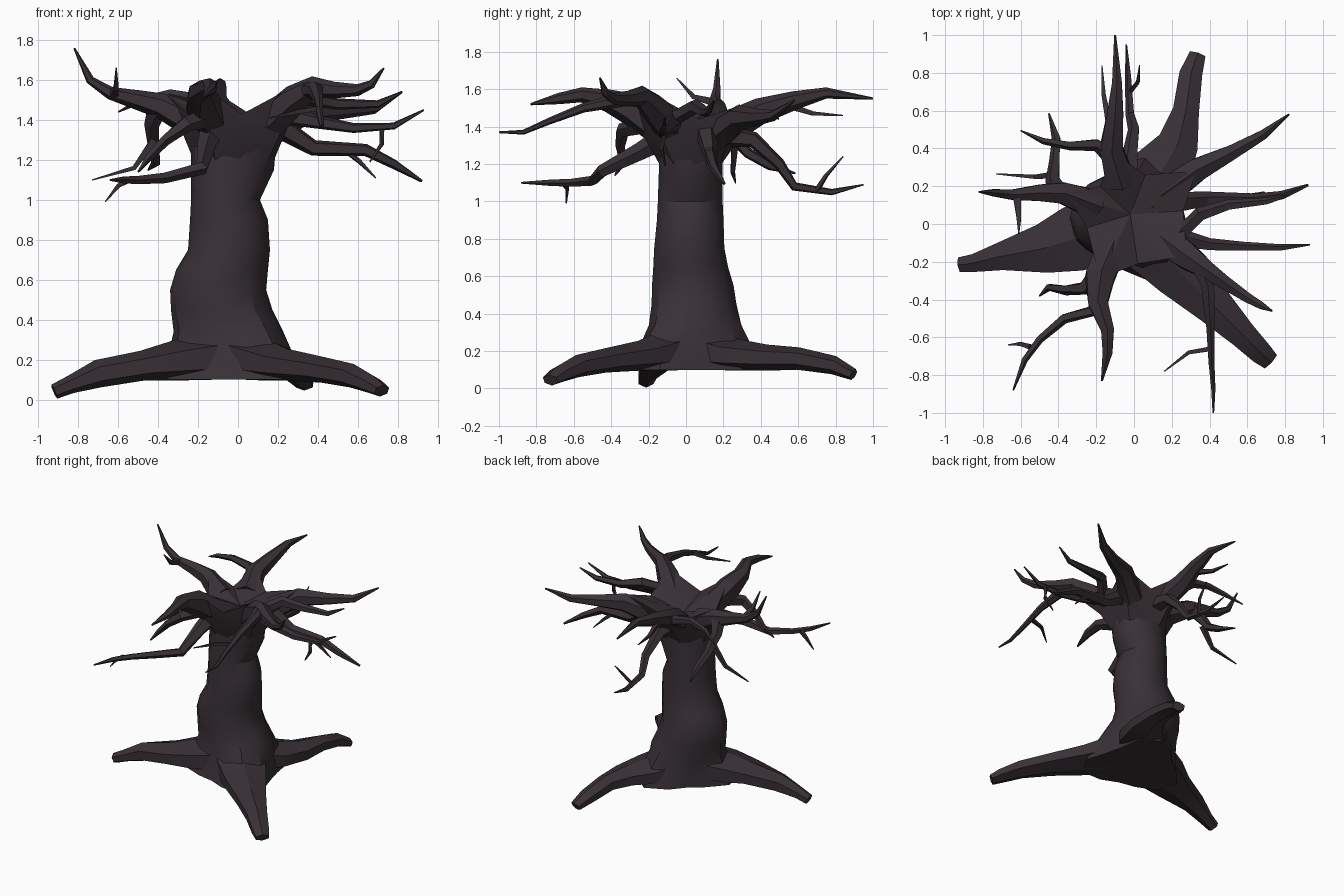
import bpy, bmesh, math
from mathutils import Vector

bark = bpy.data.materials.new("dark_bark")
bark.diffuse_color = (0.04, 0.03, 0.036, 1)


def finish(name, rings, tip=None):
    """Skin a list of rings into a closed low-poly object."""
    bm = bmesh.new()
    loops = [[bm.verts.new(p) for p in r] for r in rings]
    n = len(loops[0])
    for a, b in zip(loops, loops[1:]):
        for i in range(n):
            j = (i + 1) % n
            bm.faces.new((a[i], a[j], b[j], b[i]))
    bm.faces.new(loops[0][::-1])
    if tip is None:
        bm.faces.new(loops[-1])
    else:
        t = bm.verts.new(tip)
        for i in range(n):
            bm.faces.new((loops[-1][i], loops[-1][(i + 1) % n], t))
    bmesh.ops.recalc_face_normals(bm, faces=bm.faces)
    me = bpy.data.meshes.new(name)
    bm.to_mesh(me)
    bm.free()
    me.materials.append(bark)
    ob = bpy.data.objects.new(name, me)
    bpy.context.collection.objects.link(ob)
    bpy.context.view_layer.objects.active = ob
    ob.select_set(True)
    bpy.ops.object.shade_smooth_by_angle(angle=math.radians(28))
    ob.select_set(False)
    return ob


def limb(name, pts, sides=6):
    """Tapering tube; each point is x, y, z, half width[, half height]."""
    P = [Vector(p[:3]) for p in pts]
    rings, side = [], Vector((1, 0, 0))
    for k, p in enumerate(pts):
        t = (P[min(k + 1, len(P) - 1)] - P[max(k - 1, 0)]).normalized()
        s = t.cross(Vector((0, 0, 1)))
        if s.length < 0.3:
            s = side - t * side.dot(t)
        side = s.normalized()
        up = side.cross(t)
        w, h = p[3], p[-1]
        rings.append([P[k] + side * w * math.cos(a) + up * h * math.sin(a)
                      for a in (2 * math.pi * (i + 0.5) / sides for i in range(sides))])
    return finish(name, rings)


# Trunk: z, x min, x max, y min, y max, swelling towards the roots
root_dirs = [math.radians(a) for a in (193, -45, 72)]
trunk = [(0.10, -0.26, 0.25, -0.24, 0.27, 0.24), (0.20, -0.26, 0.24, -0.22, 0.27, 0.18),
         (0.34, -0.29, 0.22, -0.19, 0.27, 0.06), (0.45, -0.325, 0.17, -0.185, 0.265, 0.02),
         (0.55, -0.335, 0.14, -0.185, 0.255, 0.01),
         (0.65, -0.31, 0.15, -0.18, 0.23, 0), (0.75, -0.25, 0.16, -0.175, 0.21, 0),
         (0.90, -0.24, 0.15, -0.16, 0.205, 0), (1.00, -0.235, 0.11, -0.155, 0.20, 0),
         (1.15, -0.235, 0.18, -0.15, 0.20, 0), (1.27, -0.235, 0.19, -0.15, 0.20, 0)]
N = 14
rings = []
for z, x0, x1, y0, y1, amp in trunk:
    ring = []
    for i in range(N):
        a = 2 * math.pi * i / N
        k = 1 + sum(amp * 2.4 * max(0, math.cos(a - d)) ** 5 for d in root_dirs)
        ring.append(((x0 + x1) / 2 + (x1 - x0) / 2 * math.cos(a) * k,
                     (y0 + y1) / 2 + (y1 - y0) / 2 * math.sin(a) * k, z))
    rings.append(ring)
finish("trunk", rings)

# Star-shaped crown: ridge points at the boughs, valleys between them
star = [(-0.11, 0.38, 1.54), (0.06, 0.26, 1.43), (0.33, 0.28, 1.51), (0.26, 0.07, 1.44), (0.28, -0.17, 1.57),
        (0.02, -0.21, 1.43), (-0.18, -0.29, 1.57), (-0.25, -0.02, 1.43), (-0.36, 0.16, 1.53), (-0.18, 0.2, 1.43)]
low, mid = [], []
for i, (x, y, z) in enumerate(star):
    a = math.atan2(y - 0.025, x + 0.022)
    low.append((-0.022 + 0.205 * math.cos(a), 0.025 + 0.17 * math.sin(a), 1.2))
    f = 0.8 if i % 2 == 0 else 0.95
    mid.append((x * f, y * f, 1.36))
finish("crown", [low, mid, star], (-0.02, 0.05, 1.38))

# Three spreading roots
limb("root_left", [(-0.10, 0, 0.22, .22, .12), (-0.32, -0.08, 0.195, .2, .1), (-0.48, -0.13, 0.17, .15, .075),
                   (-0.7, -0.17, 0.13, .085, .07), (-0.84, -0.205, 0.075, .055, .045), (-0.92, -0.215, 0.04, .045, .038)])
limb("root_front", [(0.05, -0.05, 0.22, .21, .12), (0.24, -0.25, 0.175, .17, .08), (0.42, -0.43, 0.15, .12, .065),
                    (0.57, -0.58, 0.12, .085, .06), (0.67, -0.68, 0.075, .07, .045), (0.72, -0.725, 0.045, .055, .032)])
limb("root_back", [(0, 0.1, 0.22, .21, .12), (0.14, 0.27, 0.18, .19, .085), (0.235, 0.43, 0.165, .125, .07),
                   (0.275, 0.6, 0.16, .08, .06), (0.30, 0.79, 0.125, .07, .05), (0.335, 0.895, 0.075, .05, .032)])

# Main boughs fanning out of the crown
limb("bough_back", [(-0.07, 0.22, 1.39, .09), (-0.12, 0.4, 1.485, .07), (-0.10, 0.58, 1.54, .05),
                    (-0.09, 0.75, 1.58, .03), (-0.10, 1.0, 1.55, .006)])
limb("bough_back_right", [(0.17, 0.17, 1.36, .09), (0.34, 0.29, 1.45, .07), (0.52, 0.38, 1.45, .045),
                          (0.68, 0.47, 1.46, .03), (0.82, 0.58, 1.54, .006)])
limb("bough_front_right", [(0.16, -0.08, 1.39, .09), (0.28, -0.17, 1.50, .08), (0.38, -0.24, 1.565, .055),
                           (0.48, -0.31, 1.55, .042), (0.6, -0.39, 1.55, .03), (0.67, -0.43, 1.58, .022), (0.73, -0.46, 1.66, .005)])
limb("bough_front_right_fork", [(0.34, -0.21, 1.55, .05), (0.39, -0.32, 1.55, .04), (0.405, -0.55, 1.5, .025),
                                (0.41, -0.73, 1.43, .018), (0.42, -0.87, 1.37, .013), (0.42, -1.0, 1.37, .005)])
limb("bough_front_left", [(-0.12, -0.13, 1.38, .09), (-0.18, -0.28, 1.49, .09), (-0.19, -0.42, 1.54, .06),
                          (-0.14, -0.56, 1.57, .04), (-0.14, -0.68, 1.55, .03), (-0.17, -0.83, 1.52, .006)])
limb("bough_left", [(-0.2, 0.1, 1.38, .09), (-0.38, 0.165, 1.47, .065), (-0.5, 0.165, 1.50, .05),
                    (-0.64, 0.155, 1.535, .032), (-0.74, 0.165, 1.60, .022), (-0.82, 0.17, 1.76, .005)])

# Lower, thinner branches
limb("branch_right_low", [(0.1, 0.07, 1.36, .06), (0.22, 0.11, 1.36, .06), (0.38, 0.13, 1.26, .042),
                          (0.64, 0.13, 1.25, .032), (0.78, 0.15, 1.18, .025), (0.92, 0.205, 1.095, .008)], 5)
limb("branch_right_mid", [(0.1, -0.03, 1.37, .06), (0.26, -0.08, 1.42, .05), (0.4, -0.11, 1.39, .035),
                          (0.58, -0.12, 1.36, .026), (0.78, -0.125, 1.37, .018), (0.93, -0.11, 1.45, .005)], 5)
limb("branch_right_high", [(0.24, -0.06, 1.45, .04), (0.35, 0.05, 1.51, .04), (0.5, 0.1, 1.48, .03),
                           (0.7, 0.12, 1.48, .02), (0.82, 0.15, 1.54, .005)], 5)
limb("branch_front_low", [(-0.12, -0.08, 1.36, .07), (-0.16, -0.24, 1.27, .05), (-0.18, -0.45, 1.16, .035),
                          (-0.37, -0.5, 1.11, .028), (-0.5, -0.61, 1.10, .022), (-0.58, -0.72, 1.10, .018), (-0.64, -0.88, 1.10, .005)], 5)
limb("branch_front_side", [(-0.15, -0.2, 1.42, .06), (-0.26, -0.34, 1.38, .04), (-0.36, -0.35, 1.30, .028),
                           (-0.45, -0.335, 1.21, .02), (-0.5, -0.38, 1.14, .005)], 5)
limb("branch_back_low", [(-0.03, 0.15, 1.36, .07), (-0.02, 0.36, 1.33, .045), (0.0, 0.5, 1.2, .032),
                         (-0.02, 0.58, 1.08, .025), (-0.03, 0.78, 1.05, .018), (-0.04, 0.95, 1.09, .004)], 5)
limb("branch_back_left", [(-0.11, 0.35, 1.46, .05), (-0.2, 0.42, 1.5, .035), (-0.34, 0.415, 1.53, .025),
                          (-0.48, 0.44, 1.5, .018), (-0.6, 0.495, 1.44, .004)], 5)
limb("branch_left_hanging", [(-0.4, 0.17, 1.48, .055), (-0.43, 0.23, 1.38, .04), (-0.42, 0.33, 1.26, .03),
                             (-0.41, 0.45, 1.19, .025), (-0.45, 0.585, 1.15, .005)], 5)

# Fine twigs
twigs = [[(-0.62, 0.15, 1.53, .03), (-0.61, 0.04, 1.56, .018), (-0.61, -0.05, 1.66, .004)],
         [(0.41, -0.66, 1.46, .018), (0.29, -0.68, 1.44, .014), (0.16, -0.78, 1.41, .004)],
         [(0.72, -0.12, 1.36, .018), (0.72, -0.13, 1.28, .014), (0.66, -0.11, 1.19, .004)],
         [(0.54, 0.13, 1.25, .02), (0.61, 0.15, 1.19, .014), (0.69, 0.17, 1.11, .004)],
         [(-0.55, -0.65, 1.10, .02), (-0.6, -0.635, 1.07, .014), (-0.665, -0.64, 0.99, .004)],
         [(-0.02, 0.7, 1.06, .016), (0.02, 0.75, 1.14, .013), (0.03, 0.84, 1.24, .004)],
         [(-0.13, 0.52, 1.52, .025), (-0.16, 0.68, 1.47, .016), (-0.17, 0.84, 1.46, .004)],
         [(-0.42, 0.26, 1.30, .025), (-0.52, 0.25, 1.16, .016), (-0.73, 0.265, 1.10, .004)]]
for i, t in enumerate(twigs):
    limb("twig_%d" % (i + 1), t, 4)
